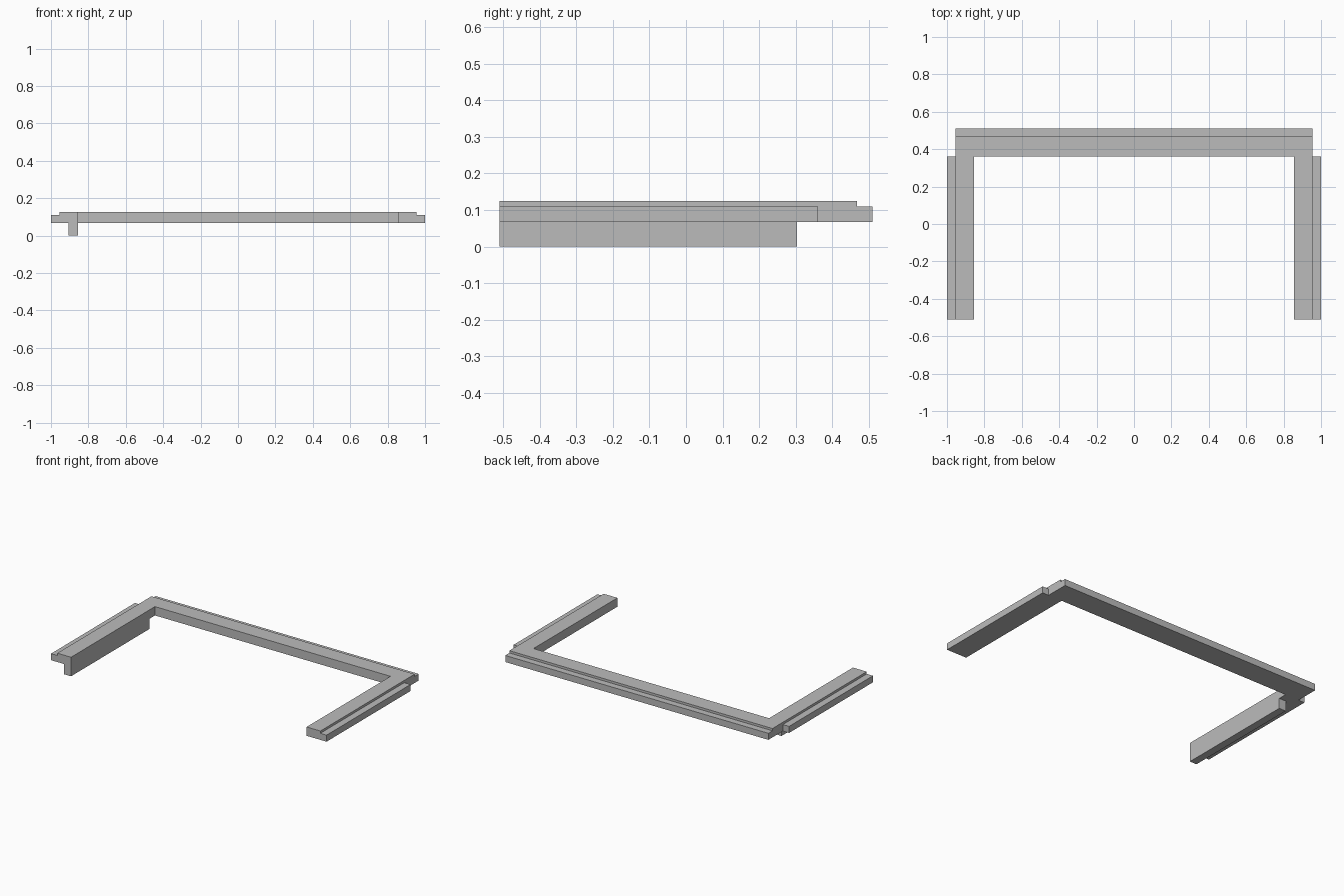
import bpy
import bmesh
from mathutils import Vector

cube = bpy.data.objects.get("Cube")
if cube:
    bpy.data.objects.remove(cube, do_unlink=True)

# Plan lines and levels of the trim
XS = [-1, -0.955, -0.905, -0.855, 0.855, 0.955, 1]
YS = [-0.51, 0.303, 0.36, 0.467, 0.51]
LIP_Z, LEDGE_Z, TOP_Z = 0.067, 0.11, 0.125


def in_rail(c):
    """Raised U-shaped band."""
    return abs(c.x) < 0.955 and c.y < 0.467 and (abs(c.x) > 0.855 or c.y > 0.36)


def in_ledge(c):
    """Low steps outside the band, along the two arms and the back."""
    arm = abs(c.x) > 0.955 and c.y < 0.36
    back = abs(c.x) < 0.955 and c.y > 0.467
    return arm or back


def in_lip(c):
    """Strip under the right arm that drops to the ground."""
    return -0.905 < c.x < -0.855 and c.y < 0.303


def extrude(bm, faces, z):
    out = bmesh.ops.extrude_face_region(bm, geom=faces)["geom"]
    for v in out:
        if isinstance(v, bmesh.types.BMVert):
            v.co.z = z


def level_faces(bm, z, rule):
    """Horizontal faces at one height whose centre obeys a rule."""
    return [f for f in bm.faces
            if all(abs(v.co.z - z) < 1e-5 for v in f.verts)
            and rule(f.calc_center_median())]


bm = bmesh.new()

# Footprint cells
for x0, x1 in zip(XS, XS[1:]):
    for y0, y1 in zip(YS, YS[1:]):
        c = Vector(((x0 + x1) / 2, (y0 + y1) / 2, 0))
        if in_rail(c) or in_ledge(c):
            corners = ((x0, y0), (x1, y0), (x1, y1), (x0, y1))
            bm.faces.new([bm.verts.new((x, y, LIP_Z)) for x, y in corners])
bmesh.ops.remove_doubles(bm, verts=bm.verts[:], dist=1e-4)

# Base slab, raised band, hanging lip
extrude(bm, bm.faces[:], LEDGE_Z)
extrude(bm, level_faces(bm, LEDGE_Z, in_rail), TOP_Z)
extrude(bm, level_faces(bm, LIP_Z, in_lip), 0)

# Merge flat areas
bmesh.ops.recalc_face_normals(bm, faces=bm.faces[:])
bmesh.ops.dissolve_limit(bm, angle_limit=0.01, verts=bm.verts[:], edges=bm.edges[:])
bmesh.ops.recalc_face_normals(bm, faces=bm.faces[:])

mesh = bpy.data.meshes.new("stepped_frame")
bm.to_mesh(mesh)
bm.free()
frame = bpy.data.objects.new("stepped_frame", mesh)
bpy.context.collection.objects.link(frame)

# Plain grey
grey = bpy.data.materials.new("plain_grey")
grey.use_nodes = True
colour = (0.5, 0.5, 0.5, 1)
grey.diffuse_color = colour
grey.node_tree.nodes["Principled BSDF"].inputs["Base Color"].default_value = colour
mesh.materials.append(grey)
